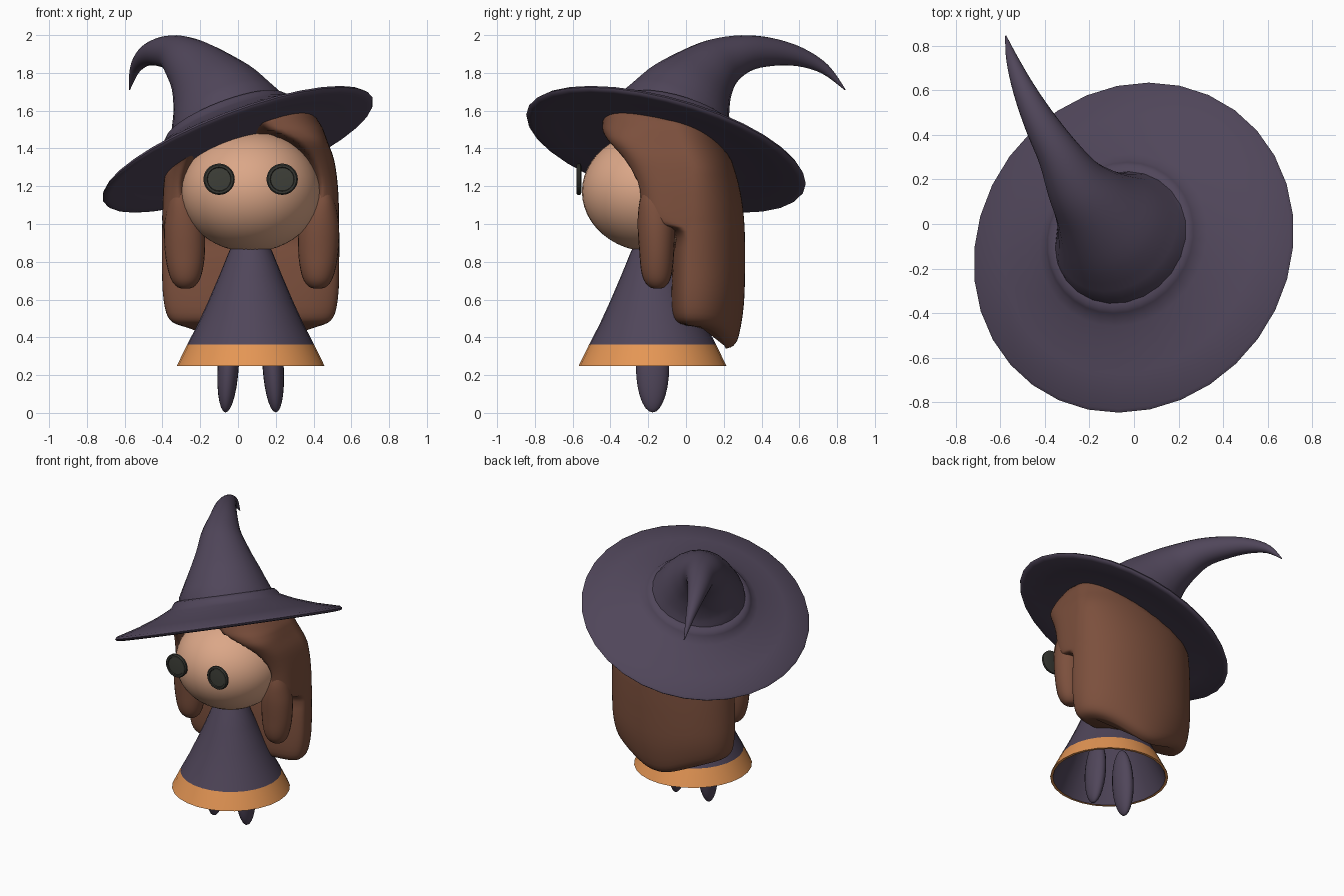
import bpy, bmesh, math
from mathutils import Vector, Quaternion

if "Cube" in bpy.data.objects:
    bpy.data.objects.remove(bpy.data.objects["Cube"])

AX, AY = 0.067, -0.177          # vertical axis of the figure


def material(name, rgb):
    m = bpy.data.materials.new(name)
    m.diffuse_color = (*rgb, 1)
    m.use_nodes = True
    m.node_tree.nodes["Principled BSDF"].inputs["Base Color"].default_value = m.diffuse_color
    return m


PURPLE = material("dusky purple", (0.080, 0.061, 0.102))
BROWN = material("chestnut brown", (0.20, 0.079, 0.046))
SKIN = material("warm skin", (0.71, 0.385, 0.245))
ORANGE = material("pumpkin orange", (0.78, 0.305, 0.09))
RIM = material("dark rim", (0.036, 0.037, 0.031))
LENS = material("grey lens", (0.048, 0.05, 0.04))


def loft(name, rings, mats, rule=None, cap_start=True, cap_end=True, angle=40):
    """Skin a list of closed rings; rule(ring_index) picks the material."""
    bm = bmesh.new()
    vs = [[bm.verts.new(p) for p in r] for r in rings]
    n = len(rings[0])
    for i in range(len(vs) - 1):
        for j in range(n):
            k = (j + 1) % n
            f = bm.faces.new((vs[i][j], vs[i][k], vs[i + 1][k], vs[i + 1][j]))
            f.material_index = rule(i) if rule else 0
    for on, r, i in ((cap_start, vs[0], 0), (cap_end, vs[-1], len(vs) - 2)):
        if on:
            f = bm.faces.new(r)
            f.material_index = rule(i) if rule else 0
    bmesh.ops.recalc_face_normals(bm, faces=bm.faces)
    me = bpy.data.meshes.new(name)
    bm.to_mesh(me)
    bm.free()
    ob = bpy.data.objects.new(name, me)
    bpy.context.collection.objects.link(ob)
    for m in mats:
        me.materials.append(m)
    bpy.ops.object.select_all(action='DESELECT')
    ob.select_set(True)
    bpy.context.view_layer.objects.active = ob
    bpy.ops.object.shade_smooth_by_angle(angle=math.radians(angle))
    return ob


def circle(r, n, c, q=Quaternion(), ry=None):
    """Ring of n points around c, turned by q."""
    ry = r if ry is None else ry
    return [Vector(c) + q @ Vector((r * math.cos(2 * math.pi * j / n),
                                    ry * math.sin(2 * math.pi * j / n), 0)) for j in range(n)]


def lathe(name, profile, n, centre, q, mats, **kw):
    """Turn (radius, height) points around the local axis of q."""
    c = Vector(centre)
    return loft(name, [circle(r, n, c + q @ Vector((0, 0, h)), q) for r, h in profile], mats, **kw)


def smooth_path(pts, steps=4):
    """Catmull-Rom through tuples of any length."""
    p = [pts[0]] + pts + [pts[-1]]
    out = []
    for i in range(1, len(p) - 2):
        for s in range(steps):
            t = s / steps
            out.append(tuple(0.5 * (2 * b + (c - a) * t + (2 * a - 5 * b + 4 * c - d) * t * t
                                    + (3 * b - a - 3 * c + d) * t ** 3)
                             for a, b, c, d in zip(*p[i - 1:i + 3])))
    return out + [pts[-1]]


def ellipsoid(name, centre, size, mat, rot_y=0, seg=32, rings=20):
    bpy.ops.mesh.primitive_uv_sphere_add(segments=seg, ring_count=rings, radius=1,
                                         location=centre, rotation=(0, rot_y, 0))
    ob = bpy.context.object
    ob.name = name
    ob.scale = size
    ob.data.materials.append(mat)
    bpy.ops.object.shade_smooth()
    return ob


def ramp(t):
    t = min(1, max(0, t))
    return t * t * (3 - 2 * t)


UP = Quaternion()
FRONT = Vector((0, -1, 0)).to_track_quat('Z', 'Y')

# head
ellipsoid("head", (AX, AY, 1.172), (0.368, 0.374, 0.32), SKIN, seg=40, rings=24)

# dress: hollow flared cone with a coloured hem band
dress = [(0.08, 0.92), (0.112, 0.86), (0.165, 0.73), (0.225, 0.59), (0.28, 0.47), (0.336, 0.362),
         (0.392, 0.247), (0.374, 0.247), (0.32, 0.362), (0.21, 0.59), (0.09, 0.84)]
lathe("dress", dress, 28, (AX, AY, 0), UP, [PURPLE, ORANGE],
      rule=lambda i: 1 if i in (5, 6) else 0)

# legs and eyes, one per side
for side, word in ((-1, "left"), (1, "right")):
    ellipsoid("leg_" + word, (AX + side * 0.119, AY, 0.245), (0.056, 0.088, 0.243), PURPLE,
              rot_y=-side * 0.06, seg=20, rings=14)
    lathe("eye_" + word, [(0.07, 0), (0.083, 0.007), (0.083, 0.02), (0.076, 0.028),
                          (0.064, 0.028), (0.061, 0.021), (0.03, 0.023)],
          28, (AX + side * 0.167, -0.553, 1.237), FRONT, [RIM, LENS],
          rule=lambda i: 1 if i == 5 else 0)

# hat brim: tilted shallow cone, flat below, with a rolled ridge at the crown
N = Vector((-0.346, 0.254, 0.903)).normalized()
HC = Vector((0, -0.107, 1.392))
HQ = N.to_track_quat('Z', 'Y')
brim = [(0.10, 0.0), (0.45, 0.0), (0.60, -0.004), (0.73, -0.012), (0.757, -0.008),
        (0.765, 0.004), (0.752, 0.018), (0.60, 0.06), (0.47, 0.106), (0.40, 0.138), (0.365, 0.156),
        (0.35, 0.178), (0.334, 0.194), (0.31, 0.2), (0.285, 0.203), (0.25, 0.2)]
lathe("hat_brim", brim, 32, HC, HQ, [PURPLE], angle=75)

# hat crown: tapering tube that bends over to a point
path = [(-0.057, -0.055, 1.555, 0.322), (-0.108, 0.00, 1.66, 0.262), (-0.183, 0.085, 1.77, 0.19),
        (-0.26, 0.18, 1.85, 0.14), (-0.335, 0.31, 1.902, 0.099), (-0.42, 0.455, 1.91, 0.074),
        (-0.492, 0.60, 1.885, 0.051), (-0.545, 0.735, 1.82, 0.028), (-0.575, 0.843, 1.71, 0.003)]
path = smooth_path(path)
rings, q, last = [], HQ, N
for i, p in enumerate(path):
    a, b = path[max(i - 1, 0)], path[min(i + 1, len(path) - 1)]
    t = (Vector(b[:3]) - Vector(a[:3])).normalized() if i else N
    q = last.rotation_difference(t) @ q
    last = t
    rings.append(circle(p[3], 24, p[:3], q))
loft("hat_crown", rings, [PURPLE], angle=60)


def under_brim(p):
    """Push a point down so that it ends just inside the flat underside."""
    h = (p - HC).dot(N)
    return p - N * max(0, h - 0.012)


# main hair: level, half width, front y, back y, half width of face gap, y of gap floor
levels = [(0.465, 0.35, 0.00, 0.21, 0, 0), (0.48, 0.41, -0.05, 0.25, 0, 0),
          (0.53, 0.447, -0.075, 0.28, 0, 0), (0.65, 0.466, -0.078, 0.307, 0, 0),
          (0.82, 0.469, -0.07, 0.313, 0, 0), (0.96, 0.469, -0.065, 0.311, 0, 0),
          (1.00, 0.468, -0.20, 0.309, 0.29, -0.06), (1.05, 0.468, -0.25, 0.305, 0.31, -0.06),
          (1.12, 0.466, -0.265, 0.297, 0.32, -0.06), (1.22, 0.46, -0.29, 0.277, 0.325, -0.06),
          (1.34, 0.442, -0.35, 0.24, 0.28, -0.06), (1.43, 0.41, -0.415, 0.20, 0.20, -0.10),
          (1.48, 0.392, -0.44, 0.18, 0.10, -0.20), (1.52, 0.375, -0.445, 0.16, 0.03, -0.3),
          (1.59, 0.325, -0.43, 0.11, 0.0, -0.3), (1.65, 0.25, -0.38, 0.05, 0.0, -0.25),
          (1.68, 0.12, -0.27, -0.03, 0.0, -0.2)]
rings = []
for z, w, yf, yb, gap, floor in smooth_path(levels, 3):
    ring = []
    sq = 0.7 - 0.28 * ramp((z - 0.93) / 0.08) + 0.28 * ramp((z - 1.42) / 0.15)
    for j in range(96):
        a = 2 * math.pi * j / 96
        c, s = math.cos(a), math.sin(a)
        e = 0.98 if s > 0 else sq                      # round back, squarer front
        x = w * math.copysign(abs(c) ** e, c)
        ym = 0.03 if z < 1.3 else 0.03 - 0.4 * (z - 1.3)
        y = ym + (yb - ym if s > 0 else ym - yf) * math.copysign(abs(s) ** e, s)
        if s < 0 and gap > 0.02:                       # hollow for the face
            y += max(0, floor - y) * ramp((gap + 0.06 - abs(x)) / 0.1)
        drop = 0.0
        if z < 0.82:                                   # hem hangs lowest at the back
            k = min(1, (0.82 - z) / 0.3)
            drop = 0.125 * k * ramp((y + 0.03) / 0.22) * math.exp(-(x / 0.26) ** 2)
        ring.append(under_brim(Vector((AX + x, y, z - drop))))
    rings.append(ring)
loft("hair", rings, [BROWN], angle=75)

# front locks: z, centre offset, centre y, half width, half depth
lock = [(0.658, 0.35, -0.150, 0.015, 0.015), (0.666, 0.35, -0.152, 0.043, 0.04),
        (0.70, 0.35, -0.154, 0.073, 0.068), (0.76, 0.351, -0.155, 0.093, 0.084),
        (0.85, 0.353, -0.155, 0.106, 0.092), (0.96, 0.356, -0.157, 0.108, 0.098),
        (1.04, 0.362, -0.16, 0.095, 0.095), (1.12, 0.375, -0.17, 0.065, 0.075),
        (1.2, 0.38, -0.18, 0.03, 0.04)]
for side, word in ((-1, "left"), (1, "right")):
    loft("front_lock_" + word,
         [circle(w, 24, (AX + side * (dx + side * 0.005), y, z), UP, d)
          for z, dx, y, w, d in smooth_path(lock, 3)], [BROWN], angle=75)
